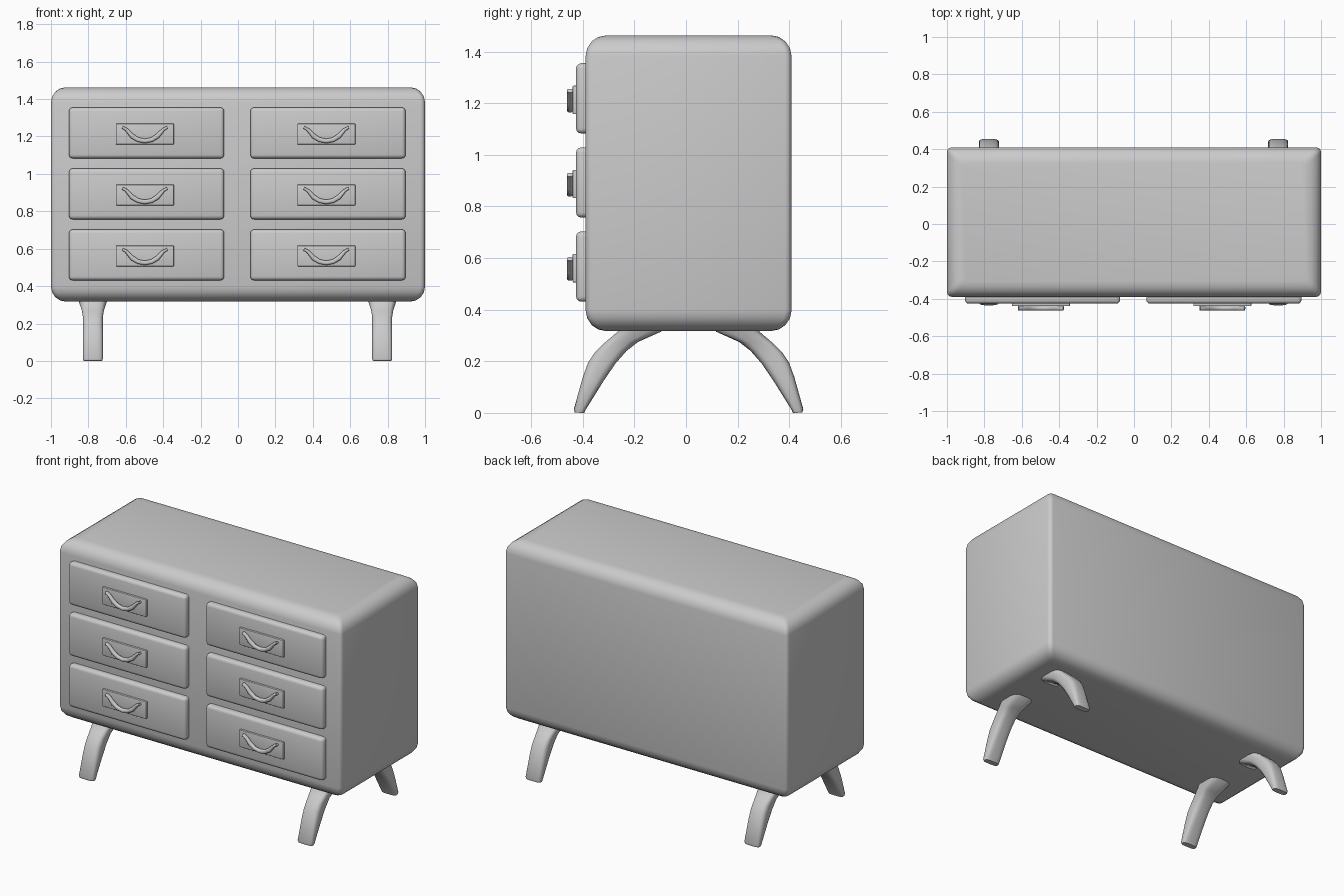
import bpy, bmesh, math
from mathutils import Vector

if "Cube" in bpy.data.objects:
    bpy.data.objects.remove(bpy.data.objects["Cube"])


def finish(name, bm, angle=35):
    bmesh.ops.recalc_face_normals(bm, faces=bm.faces[:])
    mesh = bpy.data.meshes.new(name)
    bm.to_mesh(mesh)
    bm.free()
    ob = bpy.data.objects.new(name, mesh)
    bpy.context.collection.objects.link(ob)
    bpy.ops.object.select_all(action='DESELECT')
    ob.select_set(True)
    bpy.context.view_layer.objects.active = ob
    bpy.ops.object.shade_smooth_by_angle(angle=math.radians(angle))
    return ob


def loft(name, rings, angle=35):
    """Skin a list of equal-length point rings and cap both ends."""
    bm = bmesh.new()
    loops = [[bm.verts.new(p) for p in ring] for ring in rings]
    n = len(loops[0])
    for a, b in zip(loops, loops[1:]):
        for i in range(n):
            j = (i + 1) % n
            bm.faces.new((a[i], a[j], b[j], b[i]))
    bm.faces.new(loops[0])
    bm.faces.new(loops[-1])
    return finish(name, bm, angle)


def box(name, x0, x1, y0, y1, z0, z1, bevel=0.0):
    bm = bmesh.new()
    bmesh.ops.create_cube(bm, size=1)
    for v in bm.verts:
        v.co = Vector(((x0 + x1) / 2 + v.co.x * (x1 - x0),
                       (y0 + y1) / 2 + v.co.y * (y1 - y0),
                       (z0 + z1) / 2 + v.co.z * (z1 - z0)))
    if bevel:
        bmesh.ops.bevel(bm, geom=bm.edges[:], offset=bevel, segments=3,
                        profile=0.5, affect='EDGES')
    return finish(name, bm)


def rounded_rect(hx, hy, r, cy, z, seg=3):
    pts = []
    for k, (sx, sy) in enumerate([(1, 1), (-1, 1), (-1, -1), (1, -1)]):
        for s in range(seg + 1):
            a = math.pi / 2 * (k + s / seg)
            pts.append(Vector((sx * (hx - r) + r * math.cos(a),
                               cy + sy * (hy - r) + r * math.sin(a), z)))
    return pts


def section(a, b, across, half, power=0.55, n=16):
    """Softly squared ring between edge points a and b, 'half' deep each way."""
    mid, span = (a + b) / 2, (a - b) / 2
    ring = []
    for i in range(n):
        t = 2 * math.pi * (i + 0.5) / n
        c, s = math.cos(t), math.sin(t)
        c = math.copysign(abs(c) ** power, c)
        s = math.copysign(abs(s) ** power, s)
        ring.append(mid + span * c + across * half * s)
    return ring


# Cabinet body: wide rounding on top and bottom edges, tight vertical corners
CY, R, STEPS = 0.01, 0.08, 4
rings = []
for z_mid, sign in ((0.317 + R, -1), (1.463 - R, 1)):
    arc = []
    for s in range(STEPS + 1):
        a = math.pi / 2 * s / STEPS
        inset = R * (1 - math.cos(a))
        arc.append(rounded_rect(1 - inset, 0.399 - inset, 0.025, CY,
                                z_mid + sign * R * math.sin(a)))
    rings += arc[::-1] if sign < 0 else arc
loft("cabinet_body", rings, 40)

# Six drawers, each with a backing plate and a drooping crescent pull
handle_low = [(-0.123, 0.029), (-0.106, 0.019), (-0.075, -0.022), (-0.040, -0.042), (0, -0.049)]
handle_top = [(-0.117, 0.043), (-0.092, 0.030), (-0.064, 0.003), (-0.034, -0.018), (0, -0.025)]
low = handle_low + [(-x, z) for x, z in handle_low[-2::-1]]
top = handle_top + [(-x, z) for x, z in handle_top[-2::-1]]
for side, cx in (("left", -0.489), ("right", 0.481)):
    for row, cz in (("bottom", 0.567), ("middle", 0.893), ("top", 1.219)):
        tag = f"{side}_{row}"
        box("drawer_" + tag, cx - 0.415, cx + 0.415, -0.426, -0.35,
            cz - 0.136, cz + 0.136, 0.02)
        px, pz = cx - 0.009, cz - 0.006
        box("handle_plate_" + tag, px - 0.155, px + 0.155, -0.439, -0.41,
            pz - 0.055, pz + 0.055, 0.003)
        loft("handle_" + tag,
             [section(Vector((px + a[0], -0.450, pz + a[1])),
                      Vector((px + b[0], -0.450, pz + b[1])),
                      Vector((0, 1, 0)), 0.012, 0.8, 12)
              for a, b in zip(top, low)], 50)

# Four curved splayed legs, flared where they meet the body
outer = [(0.275, 0.330), (0.275, 0.315), (0.328, 0.270), (0.363, 0.235),
         (0.390, 0.195), (0.410, 0.140), (0.445, 0.014), (0.441, 0.001)]
inner = [(0.100, 0.330), (0.105, 0.315), (0.195, 0.275), (0.240, 0.240),
         (0.282, 0.192), (0.328, 0.125), (0.400, 0.010), (0.404, 0.0)]
half = [0.078, 0.075, 0.060, 0.054, 0.054, 0.054, 0.054, 0.050]
for sx, side in ((-0.776, "left"), (0.771, "right")):
    for sy, end in ((-1, "front"), (1, "back")):
        loft(f"{end}_{side}_leg",
             [section(Vector((sx, CY + sy * o[0], o[1])),
                      Vector((sx, CY + sy * i[0], i[1])),
                      Vector((1, 0, 0)), h)
              for o, i, h in zip(outer, inner, half)], 50)
